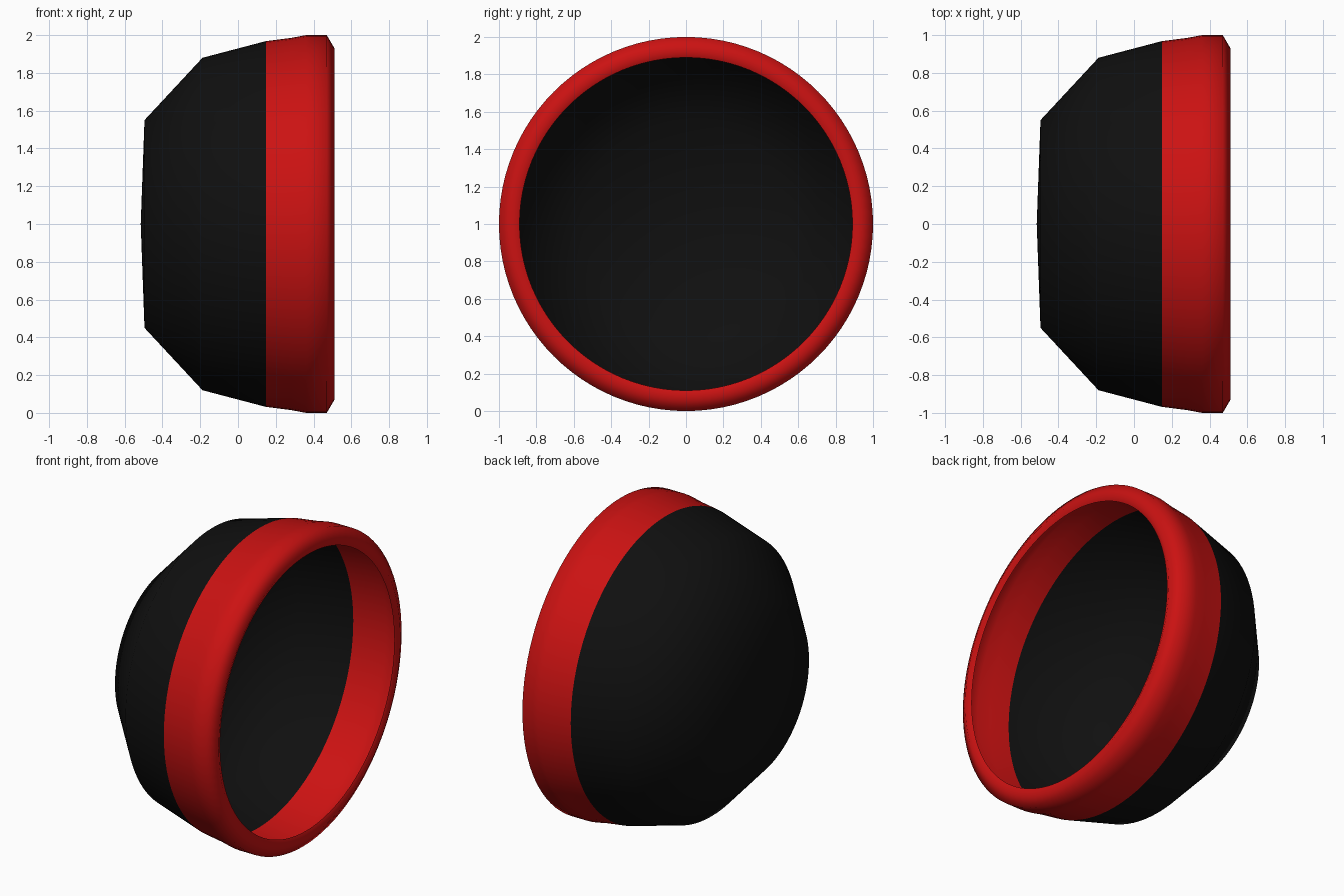
import bpy, bmesh, math
from mathutils import Vector

if "Cube" in bpy.data.objects:
    bpy.data.objects.remove(bpy.data.objects["Cube"])

SIDES = 96


def material(name, rgb):
    m = bpy.data.materials.new(name)
    m.diffuse_color = (*rgb, 1.0)
    m.use_nodes = True
    m.node_tree.nodes["Principled BSDF"].inputs["Base Color"].default_value = m.diffuse_color
    return m


def lathe(name, profile, mat):
    """Revolve (x, radius) points around the x axis at height 1."""
    bm = bmesh.new()
    verts = [bm.verts.new((x, 0, r)) for x, r in profile]
    edges = [bm.edges.new(pair) for pair in zip(verts, verts[1:])]
    bmesh.ops.spin(bm, geom=verts + edges, cent=(0, 0, 0), axis=(1, 0, 0),
                   angle=math.tau, steps=SIDES, use_merge=True)
    bmesh.ops.remove_doubles(bm, verts=bm.verts, dist=1e-4)
    bmesh.ops.translate(bm, verts=bm.verts, vec=(0, 0, 1))
    # make the outer side the front of every face
    bmesh.ops.recalc_face_normals(bm, faces=bm.faces)
    bm.normal_update()
    out = sum(f.normal.dot(f.calc_center_median() - Vector((0.3, 0, 1))) * f.calc_area()
              for f in bm.faces)
    if out < 0:
        bmesh.ops.reverse_faces(bm, faces=bm.faces)
    for f in bm.faces:
        f.smooth = True
    me = bpy.data.meshes.new(name)
    bm.to_mesh(me)
    bm.free()
    me.materials.append(mat)
    ob = bpy.data.objects.new(name, me)
    bpy.context.collection.objects.link(ob)
    return ob


black = material("matte black", (0.005, 0.005, 0.005))
red = material("deep red", (0.6, 0.006, 0.006))

# hollow bowl, closed at the left end
lathe("bowl", [(-0.515, 0), (-0.495, 0.55), (-0.188, 0.88), (0.147, 0.968)], black)

# band around the mouth, with a lip that turns inward
lathe("rim_band", [(0.147, 0.968), (0.28, 0.985), (0.36, 1.0), (0.47, 1.0),
                   (0.512, 0.928), (0.495, 0.89)], red)
